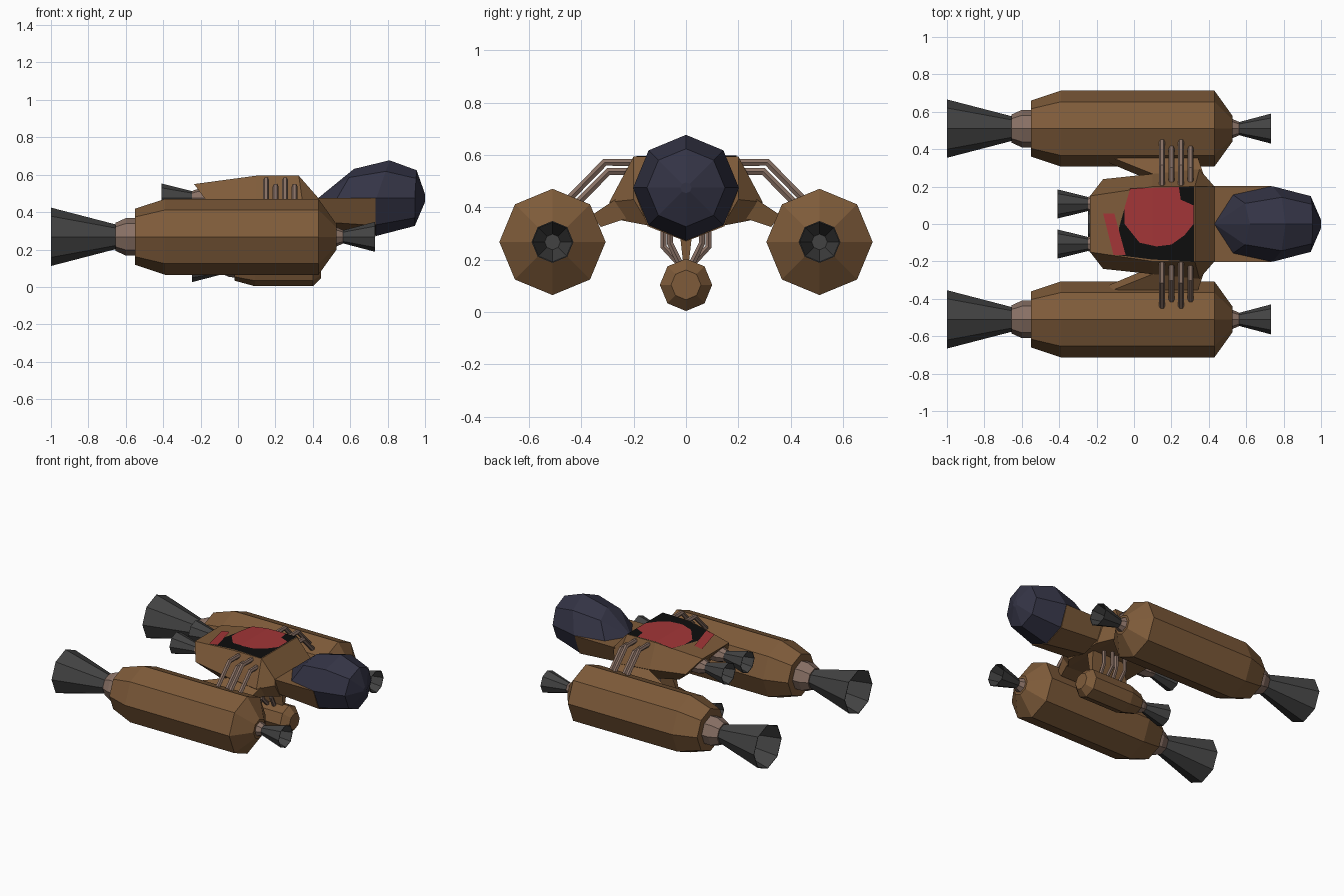
import bpy, bmesh, math

if "Cube" in bpy.data.objects:
    bpy.data.objects.remove(bpy.data.objects["Cube"])


def material(name, col):
    m = bpy.data.materials.new(name)
    m.diffuse_color = (*col, 1)
    m.use_nodes = True
    m.node_tree.nodes["Principled BSDF"].inputs["Base Color"].default_value = m.diffuse_color
    return m


BROWN = material("brown hull", (0.21, 0.105, 0.042))
PIPE = material("dusty pink metal", (0.25, 0.165, 0.13))
GREY = material("dark grey nozzle", (0.055, 0.055, 0.055))
NAVY = material("navy canopy glass", (0.034, 0.034, 0.06))
RED = material("red paint", (0.36, 0.036, 0.038))
BLACK = material("black paint", (0.004, 0.004, 0.004))


def finish(bm, name, mat, normals=True):
    if normals:
        bmesh.ops.recalc_face_normals(bm, faces=bm.faces[:])
    me = bpy.data.meshes.new(name)
    bm.to_mesh(me)
    bm.free()
    ob = bpy.data.objects.new(name, me)
    me.materials.append(mat)
    bpy.context.collection.objects.link(ob)
    return ob


def loft(name, rings, mat, cap=True):
    """Skin a list of equal-length closed rings of points."""
    bm = bmesh.new()
    vs = [[bm.verts.new(p) for p in ring] for ring in rings]
    n = len(rings[0])
    for a, b in zip(vs, vs[1:]):
        for i in range(n):
            j = (i + 1) % n
            bm.faces.new((a[i], a[j], b[j], b[i]))
    if cap:
        bm.faces.new(vs[0])
        bm.faces.new(vs[-1])
    bmesh.ops.remove_doubles(bm, verts=bm.verts[:], dist=1e-4)
    return finish(bm, name, mat)


def lathe(name, profile, y, z, mat, n=8):
    """Octagonal turned part along x; profile is (x, radius)."""
    rings = [[(x, y + r * math.cos(i * math.tau / n), z + r * math.sin(i * math.tau / n))
              for i in range(n)] for x, r in profile]
    return loft(name, rings, mat)


def nozzle(name, x0, r0, x1, r1, y, z):
    """Hollow bell, narrow at x0 and open at x1."""
    lathe(name, [(x0, r0), (x1, r1), (x1, r1 - 0.004), (x0 + 0.03 * (x1 - x0), r0 - 0.004)], y, z, GREY)


def tube(name, pts, r=0.016):
    cu = bpy.data.curves.new(name, 'CURVE')
    cu.dimensions = '3D'
    cu.bevel_depth = r
    cu.bevel_resolution = 1
    cu.use_fill_caps = True
    sp = cu.splines.new('POLY')
    sp.points.add(len(pts) - 1)
    for p, co in zip(sp.points, pts):
        p.co = (*co, 1)
    sp.use_smooth = False
    cu.materials.append(PIPE)
    bpy.context.collection.objects.link(bpy.data.objects.new(name, cu))


# Side tanks, arms, rear boosters and pipes, mirrored in y
for s, side in ((1, "left"), (-1, "right")):
    y, z = s * 0.51, 0.268
    lathe(side + "_tank", [(-0.55, 0.15), (-0.39, 0.203), (0.43, 0.203), (0.527, 0.068)], y, z, BROWN)
    lathe(side + "_rear_collar", [(-0.54, 0.1), (-0.6, 0.1), (-0.655, 0.075)], y, z, PIPE)
    nozzle(side + "_rear_nozzle", -0.65, 0.065, -1.0, 0.156, y, z)
    lathe(side + "_front_collar", [(0.52, 0.054), (0.562, 0.036)], y, z, PIPE)
    nozzle(side + "_front_nozzle", 0.558, 0.034, 0.732, 0.08, y, z)

    # wedge arm from hull to tank
    loft(side + "_arm", [
        [(0.12, s * 0.22, 0.36), (0.37, s * 0.22, 0.36), (0.37, s * 0.27, 0.43), (0.12, s * 0.26, 0.43)],
        [(-0.13, s * 0.325, 0.325), (0.34, s * 0.325, 0.325), (0.34, s * 0.36, 0.37), (-0.13, s * 0.36, 0.37)]],
        BROWN)

    # small booster at the back of the hull
    lathe(side + "_booster_collar", [(-0.12, 0.055), (-0.2, 0.055), (-0.245, 0.038)], s * 0.107, 0.475, PIPE)
    nozzle(side + "_booster_nozzle", -0.24, 0.036, -0.41, 0.078, s * 0.107, 0.475)

    # four bent fuel pipes above and four below, alternating outer and inner
    for i in range(4):
        x = 0.15 + 0.051 * i
        d = 0.035 * (i % 2)
        tube(f"{side}_upper_pipe_{i}", [(x, s * 0.17, 0.572 - d), (x, s * (0.31 - d * 0.4), 0.572 - d),
                                        (x, s * (0.46 - d * 0.7), 0.42 - d * 0.7)])
        tube(f"{side}_lower_pipe_{i}", [(x, s * (0.086 - d * 0.7), 0.37), (x, s * (0.086 - d * 0.7), 0.25 + d * 0.4),
                                        (x, s * 0.02, 0.18)], 0.014)

# Belly tank with rear nozzle
lathe("belly_tank", [(-0.02, 0.07), (0.09, 0.1), (0.4, 0.1), (0.445, 0.057)], 0, 0.104, BROWN)
lathe("belly_collar", [(-0.01, 0.055), (-0.05, 0.05), (-0.08, 0.036)], 0, 0.104, PIPE)
nozzle("belly_nozzle", -0.075, 0.034, -0.245, 0.078, 0, 0.104)
loft("belly_keel", [
    [(0.12, -0.03, 0.36), (0.37, -0.03, 0.36), (0.37, 0.03, 0.36), (0.12, 0.03, 0.36)],
    [(0.06, -0.01, 0.18), (0.36, -0.01, 0.18), (0.36, 0.01, 0.18), (0.06, 0.01, 0.18)]], BROWN)

# Hull: each section holds roof edge, widest edge and bottom edge as (x, y, z)
sections = [
    [(-0.235, 0.15, 0.55), (-0.165, 0.24, 0.455), (-0.06, 0.16, 0.36)],
    [(0.1, 0.2, 0.595), (0.1, 0.268, 0.43), (0.1, 0.22, 0.35)],
    [(0.325, 0.2, 0.595), (0.35, 0.293, 0.42), (0.35, 0.245, 0.35)],
    [(0.43, 0.2, 0.475), (0.43, 0.2, 0.43), (0.43, 0.14, 0.33)],
]
loft("hull", [sec + [(x, -y, z) for x, y, z in reversed(sec)] for sec in sections], BROWN)

# Cockpit cradle: lower half octagon under the canopy
loft("cockpit_cradle", [
    [(x, y, z) for y, z in ((0.203, 0.475), (0.147, zm), (0, zb), (-0.147, zm), (-0.203, 0.475))]
    for x, zm, zb in ((0.42, 0.35, 0.315), (0.735, 0.328, 0.27))], BROWN)

# Canopy: faceted teardrop, rings slanted forward toward the top
rings = []
for x, r, lean in ((0.43, 0.0, 0), (0.53, 0.155, 0.09), (0.74, 0.201, 0.07), (0.945, 0.148, 0.01), (1.0, 0.02, 0)):
    ring = []
    for i in range(8):
        a = i * math.tau / 8
        c, h = math.cos(a), math.sin(a)
        rr = r
        if h < -0.1 and x == 0.53:
            rr = r * 0.75       # tuck the rear underside into the cradle
        ring.append((x + lean * max(h, 0), rr * c, 0.475 + rr * h))
    rings.append(ring)
bm_rear = rings[0]
loft("canopy", [[(px, py + 1e-3 * math.cos(i * math.tau / 8), pz + 1e-3 * math.sin(i * math.tau / 8))
                 for i, (px, py, pz) in enumerate(ring)] for ring in rings], NAVY)


# Painted roof plates, folded along the roof bend
def plate(name, pts, lift, mat):
    bm = bmesh.new()
    bm.faces.new([bm.verts.new((x, y, 0)) for x, y in pts])
    bmesh.ops.bisect_plane(bm, geom=bm.verts[:] + bm.edges[:] + bm.faces[:],
                           plane_co=(0.1, 0, 0), plane_no=(1, 0, 0))
    for v in bm.verts:
        v.co.z = 0.595 + lift - max(0, 0.1 - v.co.x) * 0.045 / 0.335
    bmesh.ops.recalc_face_normals(bm, faces=bm.faces[:])
    for f in bm.faces:
        if f.normal.z < 0:
            f.normal_flip()
    finish(bm, name, mat, False)


plate("black_emblem_base", [(-0.02, 0.19), (0.322, 0.2), (0.322, -0.2), (0.1, -0.19), (-0.1, -0.165),
                            (-0.08, -0.02)], 0.002, BLACK)
plate("red_patch", [(-0.02, 0.19), (0.24, 0.198), (0.25, 0.13), (0.318, 0.1), (0.318, 0.0), (0.27, -0.06),
                    (0.2, -0.11), (0.12, -0.12), (0.03, -0.1), (-0.05, 0.0), (-0.05, 0.09)], 0.004, RED)
plate("red_stripe", [(-0.165, 0.055), (-0.105, 0.055), (-0.045, -0.165), (-0.11, -0.165)], 0.005, RED)
